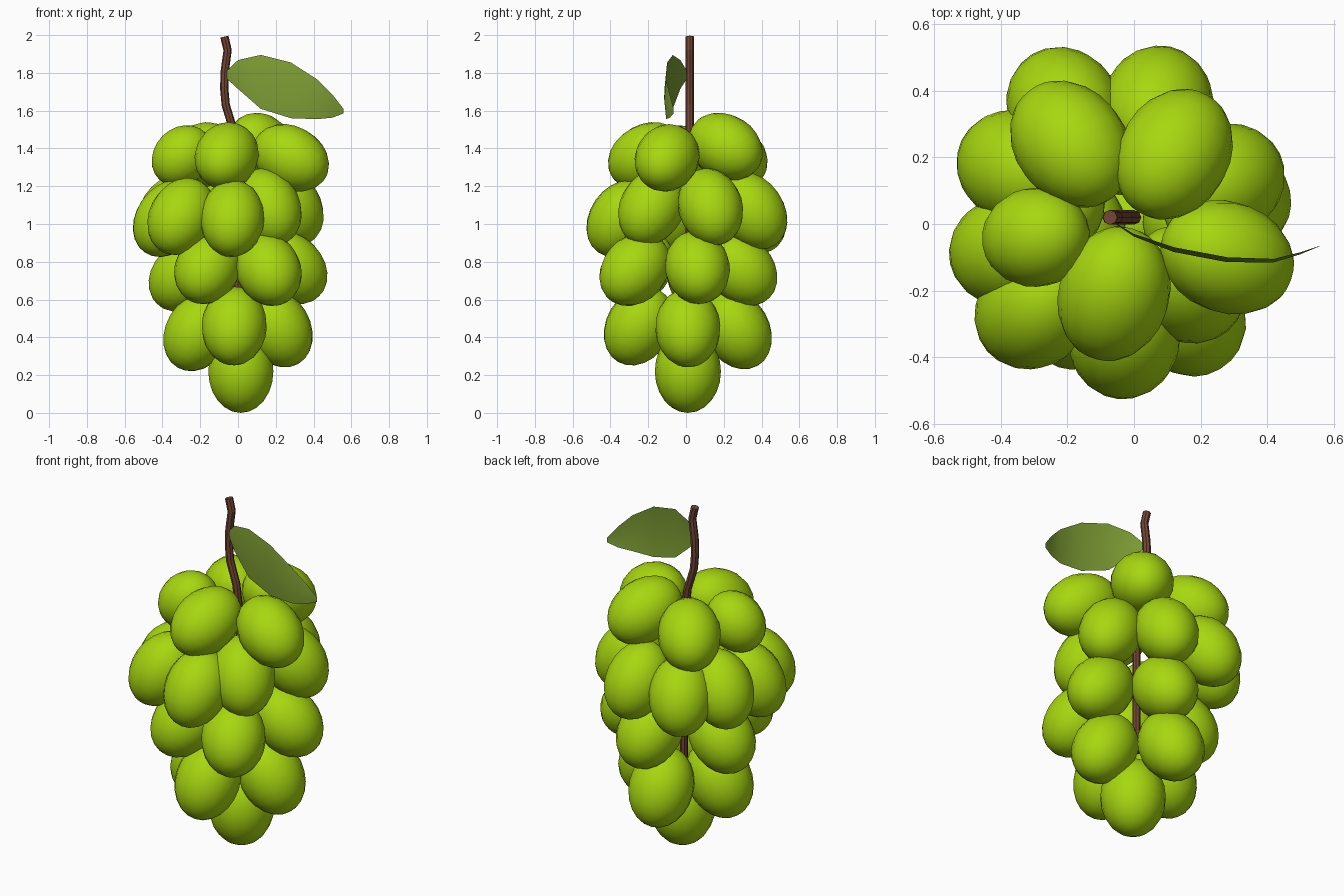
import bpy
import bmesh
from mathutils import Vector, Matrix
from math import radians, sin, cos

default_cube = bpy.data.objects.get("Cube")
if default_cube:
    bpy.data.objects.remove(default_cube, do_unlink=True)


def make_material(name, red, green, blue):
    material = bpy.data.materials.new(name)
    material.use_nodes = True
    colour = (red, green, blue, 1)
    material.diffuse_color = colour
    shader = material.node_tree.nodes["Principled BSDF"]
    shader.inputs["Base Color"].default_value = colour
    return material


def add_object(name, data, material):
    data.materials.append(material)
    obj = bpy.data.objects.new(name, data)
    bpy.context.scene.collection.objects.link(obj)
    return obj


grape_green = make_material("grape green", 0.39, 0.68, 0.005)
leaf_green = make_material("leaf green", 0.21, 0.34, 0.035)
stem_brown = make_material("stem brown", 0.17, 0.06, 0.036)


# Grapes: ellipsoids whose long axis leans outward and down from the core
def add_grape(name, centre, tilt, radius, half_length):
    centre = Vector(centre)
    outward = Vector((centre.x, centre.y, 0)).normalized()
    axis = outward * sin(radians(tilt)) - Vector((0, 0, cos(radians(tilt))))
    turn = axis.to_track_quat("Z", "Y").to_matrix().to_4x4()
    stretch = Matrix.Diagonal((radius, radius, half_length, 1))
    bm = bmesh.new()
    bmesh.ops.create_uvsphere(bm, u_segments=18, v_segments=12, radius=1,
                              matrix=turn @ stretch)
    for face in bm.faces:
        face.smooth = True
    mesh = bpy.data.meshes.new(name)
    bm.to_mesh(mesh)
    bm.free()
    add_object(name, mesh, grape_green).location = centre


# Each tier: name, tilt, radius, half length, grape centres
tiers = [
    ("bottom_grape", 0, 0.175, 0.22, [(0.015, 0.01, 0.22)]),
    ("low_grape", 30, 0.173, 0.22, [
        (-0.02, -0.25, 0.46), (0.21, 0.01, 0.45),
        (-0.03, 0.27, 0.44), (-0.21, -0.01, 0.43)]),
    ("middle_grape", 45, 0.172, 0.215, [
        (0.16, -0.27, 0.76), (0.28, 0.06, 0.77), (0.03, 0.29, 0.76),
        (-0.28, 0.07, 0.73), (-0.16, -0.25, 0.77)]),
    ("high_grape", 35, 0.17, 0.22, [
        (-0.03, -0.34, 1.03), (0.16, -0.18, 1.09), (0.27, 0.13, 1.09),
        (0.07, 0.35, 1.07), (-0.21, 0.35, 1.05), (-0.35, 0.17, 1.06),
        (-0.37, -0.08, 1.03), (-0.3, -0.26, 1.04)]),
    ("top_grape", 62, 0.168, 0.215, [
        (-0.06, -0.21, 1.36), (0.28, -0.1, 1.35),
        (0.12, 0.21, 1.41), (-0.19, 0.24, 1.36)]),
    ("small_top_grape", 45, 0.15, 0.175, [(-0.295, -0.04, 1.36)]),
]
for tier, tilt, radius, half_length, centres in tiers:
    for number, centre in enumerate(centres, start=1):
        add_grape(f"{tier}_{number}", centre, tilt, radius, half_length)

# Stem: a crooked eight-sided twig running down into the bunch
stem_path = [(0, 0.5), (0, 1.3), (-0.025, 1.5), (-0.065, 1.63),
             (-0.073, 1.72), (-0.07, 1.81), (-0.055, 1.92), (-0.072, 1.992)]
curve = bpy.data.curves.new("stem", "CURVE")
curve.dimensions = "3D"
curve.bevel_depth = 0.022
curve.bevel_resolution = 2
curve.use_fill_caps = True
spline = curve.splines.new("POLY")
spline.points.add(len(stem_path) - 1)
for point, (x, z) in zip(spline.points, stem_path):
    point.co = (x, 0.02, z, 1)
spline.use_smooth = False
add_object("stem", curve, stem_brown)

# Leaf: a thin bowed sheet, each rib given as x, y, upper z, lower z
ribs = [(-0.06, 0.005, 1.81, 1.77), (0, -0.03, 1.868, 1.715),
        (0.12, -0.07, 1.895, 1.61), (0.28, -0.1, 1.855, 1.56),
        (0.42, -0.105, 1.765, 1.555), (0.5, -0.085, 1.685, 1.563),
        (0.558, -0.066, 1.61, 1.585)]
bm = bmesh.new()
rows = []
for x, y, upper, lower in ribs:
    fold = (upper - lower) * 0.05
    rows.append([bm.verts.new((x, y, upper)),
                 bm.verts.new((x, y - fold, (upper + lower) / 2)),
                 bm.verts.new((x, y, lower))])
for here, there in zip(rows, rows[1:]):
    for i in range(2):
        face = bm.faces.new((here[i], here[i + 1], there[i + 1], there[i]))
        face.smooth = True
leaf_mesh = bpy.data.meshes.new("leaf")
bm.to_mesh(leaf_mesh)
bm.free()
add_object("leaf", leaf_mesh, leaf_green)
